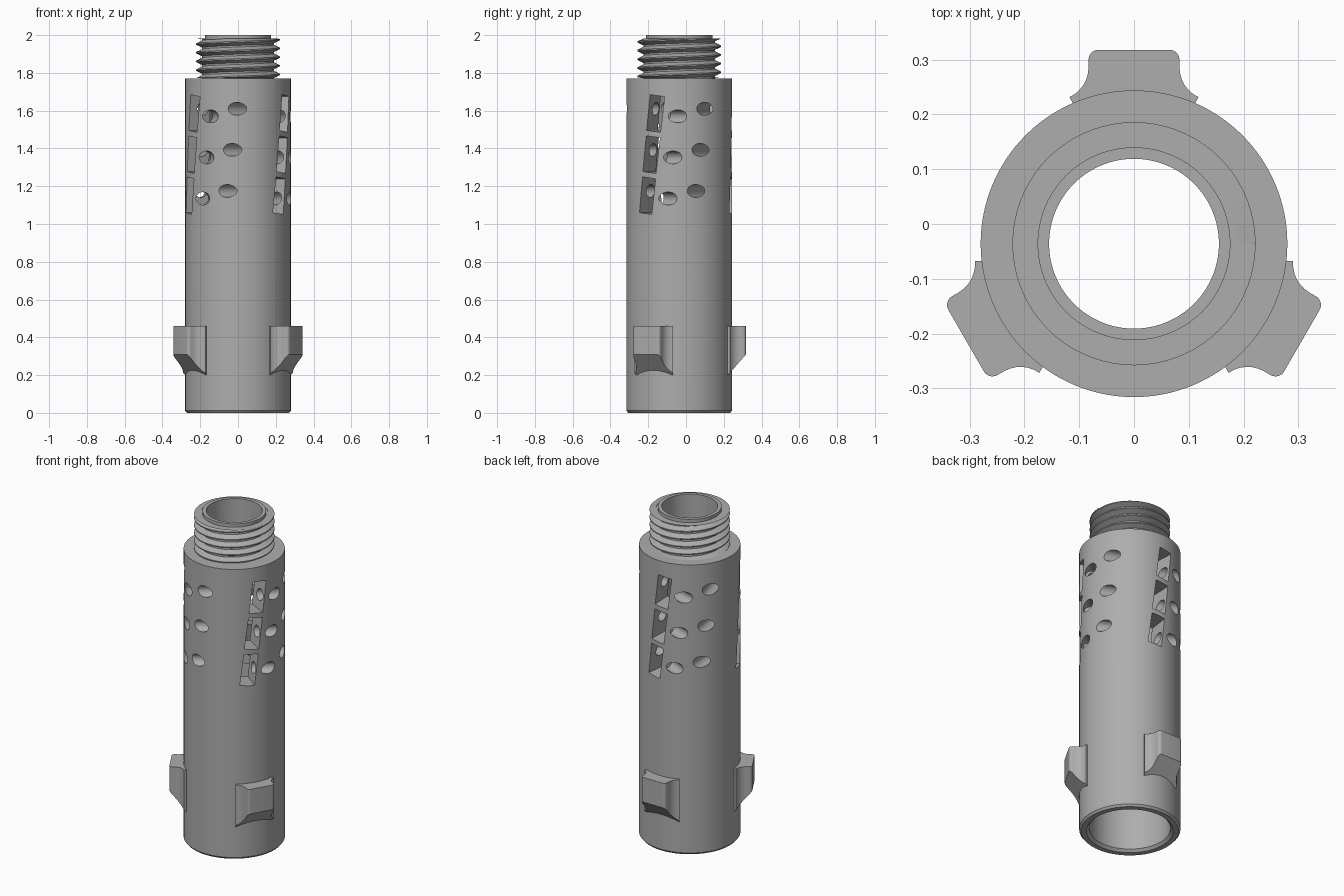
import bpy, bmesh, math
from mathutils import Matrix, Vector

cube = bpy.data.objects.get("Cube")
if cube:
    bpy.data.objects.remove(cube, do_unlink=True)

AXIS_Y = -0.036
SIDES = 128
CENTRE = Matrix.Translation((0, AXIS_Y, 0))

metal = bpy.data.materials.new("grey_metal")
metal.use_nodes = True
GREY = (0.42, 0.42, 0.42, 1)
metal.diffuse_color = GREY
metal.node_tree.nodes["Principled BSDF"].inputs["Base Color"].default_value = GREY


def finish(name, bm, angle=30):
    """Turn a bmesh into a shaded object standing on the tube axis."""
    bmesh.ops.recalc_face_normals(bm, faces=bm.faces)
    mesh = bpy.data.meshes.new(name)
    bm.to_mesh(mesh)
    bm.free()
    mesh.materials.append(metal)
    obj = bpy.data.objects.new(name, mesh)
    obj.matrix_world = CENTRE
    bpy.context.collection.objects.link(obj)
    shade(obj, angle)
    return obj


def shade(obj, angle):
    bpy.ops.object.select_all(action="DESELECT")
    obj.select_set(True)
    bpy.context.view_layer.objects.active = obj
    bpy.ops.object.shade_smooth_by_angle(angle=math.radians(angle))


def lathe(profile):
    """Closed ring of revolution from (radius, height) points."""
    bm = bmesh.new()
    rings = []
    for i in range(SIDES):
        a = math.tau * i / SIDES
        rings.append([bm.verts.new((r * math.cos(a), r * math.sin(a), z)) for r, z in profile])
    n = len(profile)
    for i in range(SIDES):
        p, q = rings[i], rings[(i + 1) % SIDES]
        for k in range(n):
            bm.faces.new((p[k], q[k], q[(k + 1) % n], p[(k + 1) % n]))
    return bm


def turn(degrees):
    return Matrix.Rotation(math.radians(degrees), 4, "Z")


# Tube: wide lower bore, thick vented upper wall, threaded neck core and lip
tube = finish("tube_body", lathe([
    (0.225, 0.015), (0.24, 0), (0.27, 0), (0.28, 0.012), (0.28, 1.77),
    (0.19, 1.77), (0.19, 1.98), (0.176, 1.98), (0.176, 2.0),
    (0.155, 2.0), (0.155, 1.0), (0.225, 0.98)]))

# Vent cutters: slanted slots, each fed by angled holes from both sides
cut = bmesh.new()


def cut_slot(azimuth, z):
    m = (turn(azimuth) @ Matrix.Translation((0.22, 0, z))
         @ Matrix.Rotation(math.radians(-7), 4, "X")
         @ Matrix.Diagonal((0.2, 0.085, 0.19, 1)))
    bmesh.ops.create_cube(cut, size=1, matrix=m)


def cut_hole(azimuth, z, swing, depth):
    start = -0.08
    m = (turn(azimuth) @ Matrix.Translation((0.28, 0, z)) @ turn(180 + swing)
         @ Matrix.Translation(((start + depth) / 2, 0, 0))
         @ Matrix.Rotation(math.pi / 2, 4, "Y"))
    bmesh.ops.create_cone(cut, cap_ends=True, segments=32, radius1=0.034,
                          radius2=0.034, depth=depth - start, matrix=m)


for third in (0, 120, 240):
    for row in range(3):
        shift, drop = third - 5.3 * row, 0.2175 * row
        cut_slot(shift - 27, 1.585 - drop)
        cut_hole(shift - 1, 1.57 - drop, 45, 0.14)
        cut_hole(shift + 28.5, 1.61 - drop, -45, 0.28)

cutter = finish("vent_cutter", cut)
cutter.hide_render = True
mod = tube.modifiers.new("vents", "BOOLEAN")
mod.operation = "DIFFERENCE"
mod.solver = "EXACT"
mod.use_self = True
mod.object = cutter
bpy.context.view_layer.objects.active = tube
bpy.ops.object.modifier_apply(modifier=mod.name)
bpy.data.objects.remove(cutter, do_unlink=True)
shade(tube, 30)

# Screw thread: a ridge profile swept along a helix and trimmed at both ends
PITCH, TURNS, STEPS = 0.046, 6, 72
LOW, HIGH = 1.772, 1.982
ridge = [(0.188, 0), (0.222, 0.36), (0.222, 0.5), (0.188, 0.86)]
bm = bmesh.new()
last = None
for i in range(TURNS * STEPS + 1):
    a = math.tau * i / STEPS
    base = LOW - PITCH + PITCH * i / STEPS
    now = [bm.verts.new((r * math.cos(a), r * math.sin(a),
                         min(HIGH, max(LOW, base + PITCH * h)))) for r, h in ridge]
    if last:
        for k in range(4):
            bm.faces.new((last[k], now[k], now[(k + 1) % 4], last[(k + 1) % 4]))
    last = now
bmesh.ops.dissolve_degenerate(bm, dist=1e-5, edges=bm.edges)
finish("screw_thread", bm)


# Locking lugs: flared plan with rounded corners, sloped underside
def arc(cx, cy, r, a0, a1, n=6):
    return [(cx + r * math.cos(math.radians(a0 + (a1 - a0) * i / n)),
             cy + r * math.sin(math.radians(a0 + (a1 - a0) * i / n))) for i in range(n + 1)]


half = arc(0.143, 0.322, 0.06, 245, 180) + arc(0.065, 0.336, 0.018, 0, 90)
plan = [(0.1, 0.235)] + half + [(-x, y) for x, y in reversed(half)] + [(-0.1, 0.235)]


def make_lug(name, azimuth):
    bm = bmesh.new()
    face = bm.faces.new([bm.verts.new((x, y, 0.2)) for x, y in plan])
    top = bmesh.ops.extrude_face_region(bm, geom=[face])["geom"]
    bmesh.ops.translate(bm, vec=(0, 0, 0.26),
                        verts=[v for v in top if isinstance(v, bmesh.types.BMVert)])
    cutting = bmesh.ops.bisect_plane(
        bm, geom=bm.verts[:] + bm.edges[:] + bm.faces[:], plane_co=(0, 0.354, 0.31),
        plane_no=Vector((0, 0.085, -0.074)).normalized(), clear_outer=True)
    rim = [e for e in cutting["geom_cut"] if isinstance(e, bmesh.types.BMEdge)]
    bmesh.ops.holes_fill(bm, edges=rim)
    bmesh.ops.transform(bm, matrix=turn(azimuth), verts=bm.verts)
    finish(name, bm, 35)


for name, azimuth in (("back_lug", 0), ("right_lug", 120), ("left_lug", 240)):
    make_lug(name, azimuth)
